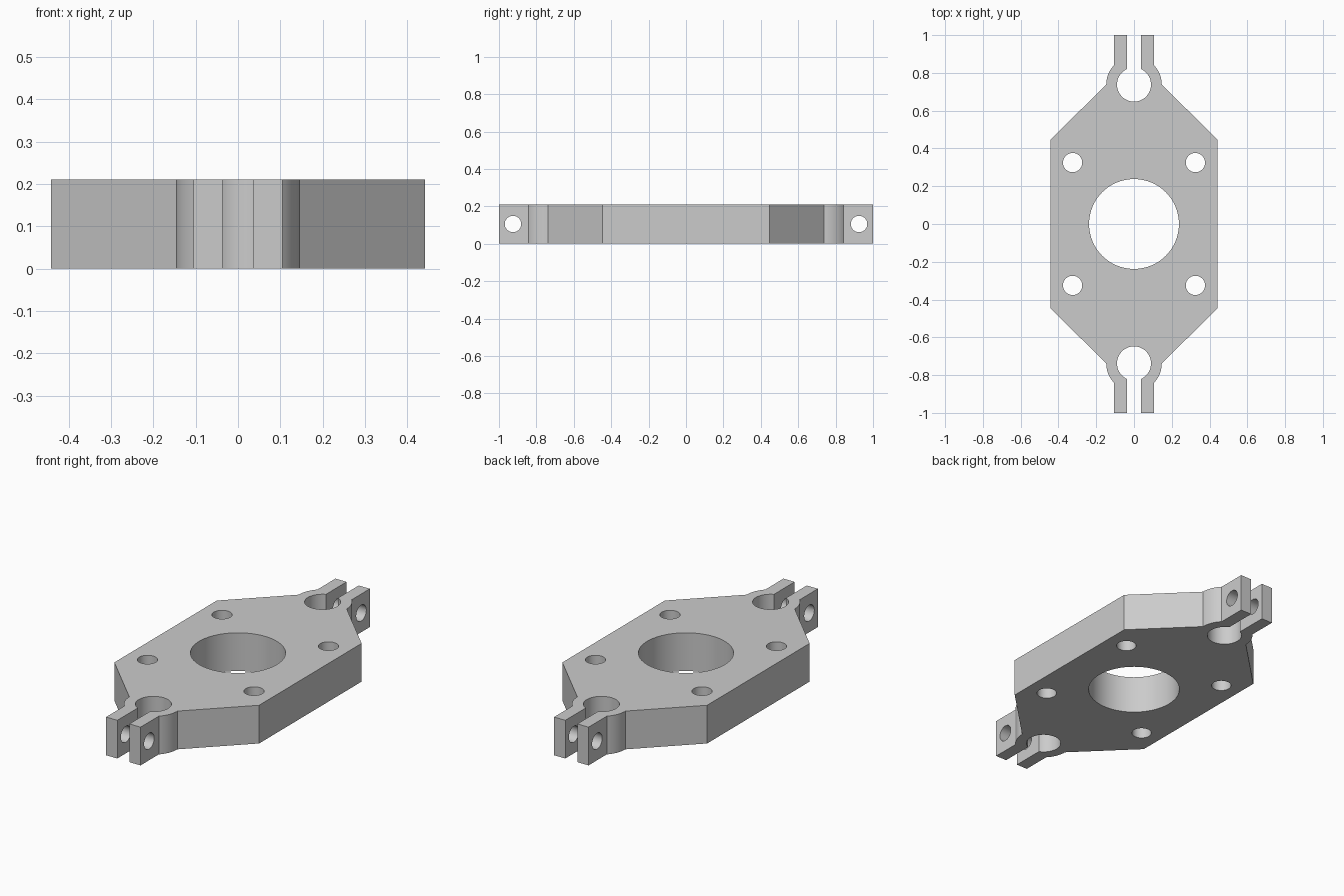
import bpy, bmesh
from math import acos, asin, cos, sin, pi, radians

cube = bpy.data.objects.get("Cube")
if cube:
    bpy.data.objects.remove(cube, do_unlink=True)

HEIGHT = 0.211
CLAMP_Y, CLAMP_R, BORE_R = 0.738, 0.147, 0.09
EAR_IN, EAR_OUT = 0.037, 0.105

grey = bpy.data.materials.new("Plain grey")
grey.use_nodes = True
colour = (0.6, 0.6, 0.6, 1)
grey.diffuse_color = colour
grey.node_tree.nodes["Principled BSDF"].inputs["Base Color"].default_value = colour


def arc(radius, start, end, steps):
    angles = [start + (end - start) * i / steps for i in range(steps + 1)]
    return [(radius * cos(a), CLAMP_Y + radius * sin(a)) for a in angles]


# Quarter outline: chamfered body, clamp shoulder, ear, keyhole bore
quarter = [(0.442, 0.447)]
quarter += arc(CLAMP_R, 0, acos(EAR_OUT / CLAMP_R), 12)
quarter += [(EAR_OUT, 1), (EAR_IN, 1)]
quarter += arc(BORE_R, acos(EAR_IN / BORE_R), -pi / 2, 32)
half = quarter + [(-x, y) for x, y in reversed(quarter[:-1])]
outline = half + [(-x, -y) for x, y in half]

# Solid plate with clamp ears at both ends
bm = bmesh.new()
base = bm.faces.new([bm.verts.new((x, y, 0)) for x, y in outline])
top = bmesh.ops.extrude_face_region(bm, geom=[base])["geom"]
bmesh.ops.translate(bm, vec=(0, 0, HEIGHT),
                    verts=[v for v in top if isinstance(v, bmesh.types.BMVert)])
bmesh.ops.recalc_face_normals(bm, faces=bm.faces)
mesh = bpy.data.meshes.new("mounting_plate")
bm.to_mesh(mesh)
bm.free()
mesh.materials.append(grey)
plate = bpy.data.objects.new("mounting_plate", mesh)
bpy.context.collection.objects.link(plate)


def drill(name, radius, location, rotation=(0, 0, 0)):
    bpy.ops.mesh.primitive_cylinder_add(vertices=64, radius=radius, depth=2,
                                        location=location, rotation=rotation)
    cutter = bpy.context.object
    cutter.name = name
    cutter.data.materials.append(grey)
    cut = plate.modifiers.new(name, "BOOLEAN")
    cut.operation, cut.solver, cut.object = "DIFFERENCE", "EXACT", cutter
    return cutter


# Centre opening, four bolt holes, and a screw hole across each pair of ears
cutters = [drill("centre_hole_cutter", 0.238, (0, 0, 0))]
for sy in (-1, 1):
    for sx in (-1, 1):
        cutters.append(drill("bolt_hole_cutter", 0.051, (sx * 0.325, sy * 0.325, 0)))
    cutters.append(drill("screw_hole_cutter", 0.044, (0, sy * 0.925, HEIGHT / 2),
                         (0, pi / 2, 0)))

# Apply the cuts, remove the cutters, keep edges sharp
bpy.ops.object.select_all(action="DESELECT")
plate.select_set(True)
bpy.context.view_layer.objects.active = plate
for name in [m.name for m in plate.modifiers]:
    bpy.ops.object.modifier_apply(modifier=name)
for cutter in cutters:
    bpy.data.objects.remove(cutter, do_unlink=True)
bpy.ops.object.shade_smooth_by_angle(angle=radians(30))
